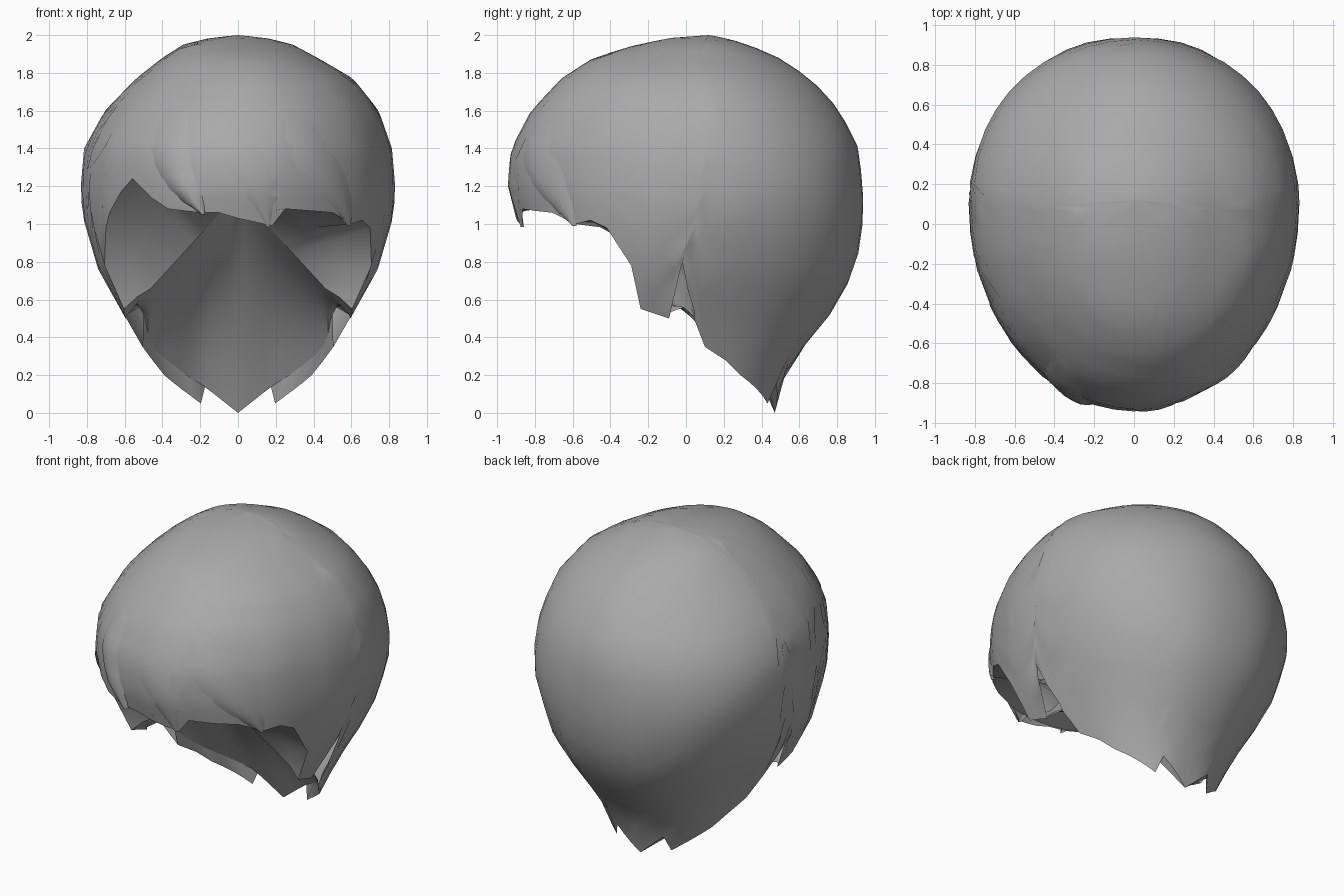
import bpy, math

if "Cube" in bpy.data.objects:
    bpy.data.objects.remove(bpy.data.objects["Cube"])

mat = bpy.data.materials.new("hair_grey")
mat.diffuse_color = (0.4, 0.4, 0.4, 1)
mat.use_nodes = True
mat.node_tree.nodes["Principled BSDF"].inputs["Base Color"].default_value = mat.diffuse_color

# Head-hugging cross-sections: z, half width, centre y, front y, back y, x shift, back squareness
RINGS = [(0.0, .31, .10, -.30, .47, 0, .91), (.05, .35, .10, -.34, .485, 0, .91),
         (.2, .43, .08, -.42, .52, 0, .91), (.3, .48, .04, -.52, .58, 0, .91),
         (.5, .595, -.08, -.74, .75, 0, .91), (.76, .74, -.04, -.83, .90, 0, .92),
         (1.05, .825, .06, -.905, .942, 0, .94), (1.2, .832, .10, -.942, .935, 0, .96),
         (1.4, .815, .10, -.925, .915, 0, 1), (1.6, .725, .10, -.82, .815, .02, 1.07),
         (1.77, .575, .08, -.66, .66, .035, 1.1), (1.88, .41, .07, -.49, .49, .01, 1.08),
         (1.95, .29, .08, -.26, .33, 0, 1), (1.985, .15, .11, -.08, .21, 0, 1),
         (2.0, .001, .12, .119, .121, 0, 1)]


def interp(table, k):
    for a, b in zip(table, table[1:]):
        if k <= b[0]:
            f = max(0, (k - a[0]) / (b[0] - a[0]))
            return [p + (q - p) * f for p, q in zip(a, b)][1:]
    return list(table[-1][1:])


def surface(t, z, lift=0.0):
    """Point on the hair mass at angle t from the front (towards +x)."""
    w, c, yf, yb, sx, sq = interp(RINGS, z)
    s, k = math.sin(math.radians(t)), math.cos(math.radians(t))
    e = 1 if k > 0 else sq
    x = math.copysign(abs(s) ** e, s) * w
    y = abs(k) ** e * ((yf if k > 0 else yb) - c)
    return (sx + x * (1 + lift), c + y * (1 + lift), z)


def angle_at_y(y, z):
    w, c, yf, yb, sx, sq = interp(RINGS, z)
    if y < c:
        return math.degrees(math.acos(min(1, (c - y) / (c - yf))))
    return 180 - math.degrees(math.acos(min(1, ((y - c) / (yb - c)) ** (1 / sq))))


def angle_at_x(x, z):
    return math.degrees(math.asin(x / interp(RINGS, z)[0]))


# Cut line of the hair: sideburn, notch and nape locks by (y, z), fringe by (x, z)
SIDE = [(angle_at_y(y, z), z) for y, z in
        [(-.42, .98), (-.29, .78), (-.24, .55), (-.09, .50), (-.02, .80), (.01, .65), (.10, .35)]]
SIDE += [(116, .20), (148, .05), (157, .15)]
FRINGE = [(angle_at_x(x, z), z) for x, z in
          [(-.68, 1.06), (-.62, 1.17), (-.56, 1.24), (-.46, 1.14), (-.37, 1.08), (-.2, 1.06),
           (-.1, 1.06), (0, 1.03), (.18, .99), (.25, 1.08), (.5, 1.06), (.6, 1.0), (.66, 1.02)]]
EDGE = ([(-180, 0)] + [(-t, z) for t, z in reversed(SIDE)] + FRINGE + SIDE + [(180, 0)])
EDGE.sort()


def make_object(name, rows, angle=50):
    """Skin a grid of points, rows running upwards and columns to the right."""
    n = len(rows[0])
    verts = [p for r in rows for p in r]
    faces = [(i * n + j, i * n + j + 1, (i + 1) * n + j + 1, (i + 1) * n + j)
             for i in range(len(rows) - 1) for j in range(n - 1)]
    me = bpy.data.meshes.new(name)
    me.from_pydata(verts, [], faces)
    me.validate()
    me.materials.append(mat)
    ob = bpy.data.objects.new(name, me)
    bpy.context.collection.objects.link(ob)
    bpy.ops.object.select_all(action='DESELECT')
    ob.select_set(True)
    bpy.context.view_layer.objects.active = ob
    weld = ob.modifiers.new("weld", 'WELD')
    weld.merge_threshold = 0.0015
    bpy.ops.object.modifier_apply(modifier="weld")
    bpy.ops.object.shade_smooth_by_angle(angle=math.radians(angle))
    return ob


# Columns: every cut corner plus even filler
cols = []
for (a, _), (b, _) in zip(EDGE, EDGE[1:]):
    m = max(1, round((b - a) / 8))
    cols += [a + (b - a) * i / m for i in range(m)]
cols.append(180)

# Main hair shell
ROWS = 18
shell = []
for i in range(ROWS + 1):
    f = math.sin(math.pi / 2 * i / ROWS)
    row = []
    for t in cols:
        z0 = interp(EDGE, t)[0]
        row.append(surface(t, z0 + (2 - z0) * f))
    shell.append(row)
make_object("hair_shell", shell, 60)


# Arch between the sideburn tips, under the fringe (u runs -1 to 1)
def arch(u):
    return (.59 * u, -.36 + .24 * u * u, 1.16 - .64 * abs(u))


# Underside folding in from the fringe to the arch
end = SIDE[3][0]
front = [t for t in cols if abs(t) <= end + .01]
inner, middle, outer = [], [], []
for t in front:
    s = t / end
    p = arch(s * abs(s) ** .5)
    z = interp(EDGE, t)[0]
    q = surface(t, max(z, 1.07) if abs(t) < 40 else z)
    inner.append(p)
    outer.append(q)
    middle.append(((p[0] + q[0]) / 2, (p[1] + q[1]) / 2, (p[2] + q[2]) / 2 + .04 * (1 - s * s)))
make_object("fringe_underside", [inner, middle, outer], 40)

# Hollow sloping from the arch back to the nape: u, x, y, z of its lower edge
NAPE = [(0, 0, .47, 0), (.24, .19, .43, .15), (.34, .26, .39, .19), (.65, .43, .22, .32),
        (.83, .48, .10, .42), (.92, .50, .02, .57), (1, .59, -.12, .52)]


def nape(u):
    x, y, z = interp(NAPE, abs(u))
    return (math.copysign(x, u), y, z)


hollow = []
for i in range(9):
    f = i / 8
    row = []
    for j in range(-16, 17):
        u = j / 16
        bulge = .26 * f * (1 - f) * (1 - u * u)
        p = [a + (b - a) * f for a, b in zip(nape(u), arch(u))]
        row.append((p[0], p[1] + bulge, p[2] + bulge))
    hollow.append(row)
make_object("hair_hollow", hollow, 60)

# Thick rim joining the nape locks to the hollow
start = SIDE[6][0] - .01
rim = [t for t in reversed(cols) if t <= -start] + [t for t in reversed(cols) if t >= start]
make_object("nape_rim", [[surface(t, interp(EDGE, t)[0]) for t in rim],
                         [nape(math.copysign((180 - abs(t)) / (180 - end), t)) for t in rim]], 40)


# Overlapping fringe locks: spine of (height, angle, half width in degrees)
def lock(name, spine, height):
    lo, hi = spine[0][0], spine[-1][0]
    rows = []
    for i in range(11):
        z = lo + (hi - lo) * i / 10
        t, w = interp(spine, z)
        fade = 1 - (i / 10) ** 2
        rows.append([surface(t + j * w, z, (height + .01) * fade * (1 - j * j) - .01)
                     for j in (-1, -.6, -.2, .2, .6, 1)])
    make_object(name, rows, 60)


lock("left_lock", [(1.05, -13, .6), (1.14, -18, 6), (1.3, -25, 9), (1.5, -28, 10),
                   (1.72, -28, 8)], .025)
lock("centre_lock", [(.985, 11.5, .6), (1.12, 9, 7), (1.3, 4, 14), (1.5, -4, 15),
                     (1.75, -12, 12)], .006)
lock("right_lock", [(.99, 47, .6), (1.1, 42, 7), (1.3, 32, 13), (1.55, 22, 13),
                    (1.75, 10, 10)], .012)
